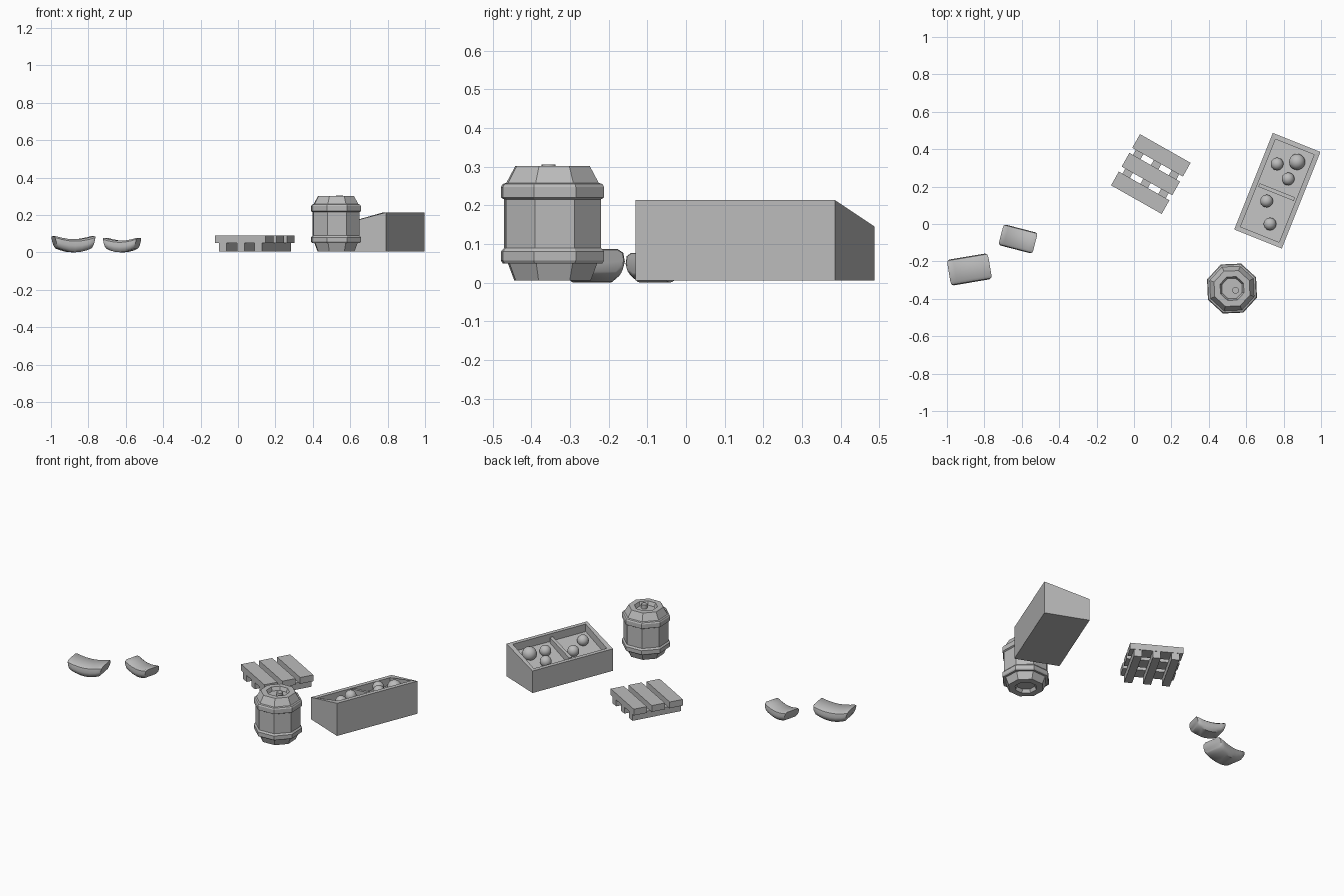
import bpy, bmesh, math
from mathutils import Matrix, Vector

if "Cube" in bpy.data.objects:
    bpy.data.objects.remove(bpy.data.objects["Cube"], do_unlink=True)

grey = bpy.data.materials.new("plain grey")
grey.use_nodes = True
COLOUR = (0.5, 0.5, 0.5, 1)
grey.diffuse_color = COLOUR
grey.node_tree.nodes["Principled BSDF"].inputs["Base Color"].default_value = COLOUR
FLOOR = 0.005


def finish(bm, name, place, smooth=None):
    bmesh.ops.recalc_face_normals(bm, faces=bm.faces)
    mesh = bpy.data.meshes.new(name)
    bm.to_mesh(mesh)
    bm.free()
    obj = bpy.data.objects.new(name, mesh)
    bpy.context.collection.objects.link(obj)
    mesh.materials.append(grey)
    obj.matrix_world = place
    if smooth is not None:
        bpy.ops.object.select_all(action='DESELECT')
        obj.select_set(True)
        bpy.context.view_layer.objects.active = obj
        bpy.ops.object.shade_smooth_by_angle(angle=math.radians(smooth))
    return obj


def frame(x, y, z, degrees):
    return Matrix.Translation((x, y, z)) @ Matrix.Rotation(math.radians(degrees), 4, 'Z')


def box(size, centre):
    bm = bmesh.new()
    bmesh.ops.create_cube(bm, size=1)
    bmesh.ops.scale(bm, vec=size, verts=bm.verts)
    bmesh.ops.translate(bm, vec=centre, verts=bm.verts)
    return bm


def loft(bm, rings):
    rows = [[bm.verts.new(p) for p in ring] for ring in rings]
    n = len(rows[0])
    for a, b in zip(rows, rows[1:]):
        for i in range(n):
            bm.faces.new((a[i], a[(i + 1) % n], b[(i + 1) % n], b[i]))
    bm.faces.new(rows[0])
    bm.faces.new(rows[-1])


# Produce crate: sloping top with a sunken tray
W, L, H, SLOPE = 0.274, 0.556, 0.174, 0.248
crate_frame = frame(0.766, 0.178, FLOOR, -21.8)
bm = box((W, L, H), (0, 0, H / 2))
for v in bm.verts:
    if v.co.z > 0.1:
        v.co.z += SLOPE * v.co.x
top = max(bm.faces, key=lambda f: f.calc_center_median().z)
bmesh.ops.inset_region(bm, faces=[top], thickness=0.037)
hole = bmesh.ops.extrude_face_region(bm, geom=[top])
bmesh.ops.translate(bm, vec=(0, 0, -0.048),
                    verts=[v for v in hole["geom"] if isinstance(v, bmesh.types.BMVert)])
if top.is_valid:
    bmesh.ops.delete(bm, geom=[top], context='FACES_ONLY')
finish(bm, "crate", crate_frame)

bm = box((W - 0.07, 0.02, 0.045), (0, -0.008, H - 0.031))
for v in bm.verts:
    v.co.z += SLOPE * v.co.x
finish(bm, "crate_divider", crate_frame)

# Round produce resting in the tray
for i, (x, y, r) in enumerate([(0.872, 0.332, 0.043), (0.765, 0.321, 0.034),
                               (0.824, 0.241, 0.034), (0.709, 0.123, 0.034),
                               (0.727, 0.0, 0.034)]):
    u = (crate_frame.inverted() @ Vector((x, y, 0))).x
    bm = bmesh.new()
    bmesh.ops.create_uvsphere(bm, u_segments=20, v_segments=12, radius=r)
    finish(bm, f"fruit_{i + 1}", frame(x, y, FLOOR + H + SLOPE * u - 0.027, 0), 60)

# Pallet: three planks across three runners
pallet_frame = frame(0.09, 0.267, FLOOR, -29.5)
for i in (-1, 0, 1):
    finish(box((0.311, 0.084, 0.04), (0, i * 0.115, 0.064)),
           f"pallet_plank_{i + 2}", pallet_frame)
    finish(box((0.046, 0.31, 0.044), (i * 0.11, 0, 0.022)),
           f"pallet_runner_{i + 2}", pallet_frame)

# Barrel: eight-sided turned profile with hoops and sunken ends
profile = [(0.055, 0.025), (0.065, 0.005), (0.105, 0.005), (0.123, 0.05),
           (0.137, 0.05), (0.142, 0.057), (0.142, 0.08), (0.133, 0.09),
           (0.133, 0.215), (0.142, 0.22), (0.142, 0.247), (0.137, 0.255),
           (0.127, 0.258), (0.102, 0.302), (0.068, 0.302), (0.058, 0.28)]
bm = bmesh.new()
loft(bm, [[(r * math.cos((k + 0.5) * math.pi / 4), r * math.sin((k + 0.5) * math.pi / 4), z)
           for k in range(8)] for r, z in profile])
finish(bm, "barrel", frame(0.524, -0.345, 0, 2.5))

bm = bmesh.new()
bmesh.ops.create_cone(bm, cap_ends=True, segments=16, radius1=0.018, radius2=0.018, depth=0.03)
finish(bm, "barrel_plug", frame(0.543, -0.355, 0.29, 0), 40)


# Sandbags: rounded section swept along a sagging line
def sandbag(name, place, length, width, height):
    section = [(-0.7, 0), (0.7, 0), (0.93, 0.2), (1, 0.5), (0.93, 0.85),
               (0.72, 1), (-0.72, 1), (-0.93, 0.85), (-1, 0.5), (-0.93, 0.2)]
    rings = []
    for t in (-1, -0.93, -0.7, -0.35, 0, 0.35, 0.7, 0.93, 1):
        end = 0.8 if abs(t) == 1 else 1 - 0.08 * t * t
        thick = height * 0.78 * end
        mid = height * (0.39 + 0.24 * t * t)
        rings.append([((t - 0.07 * t * (s - 0.5) * -2) * length / 2 / 1.07,
                       p * width / 2 * (0.94 if abs(t) == 1 else 1),
                       mid + (s - 0.5) * thick) for p, s in section])
    bm = bmesh.new()
    loft(bm, rings)
    finish(bm, name, place, 40)


sandbag("large_sandbag", frame(-0.88, -0.243, 0, 9.5), 0.222, 0.14, 0.09)
sandbag("small_sandbag", frame(-0.62, -0.08, 0, -14.5), 0.188, 0.115, 0.08)
